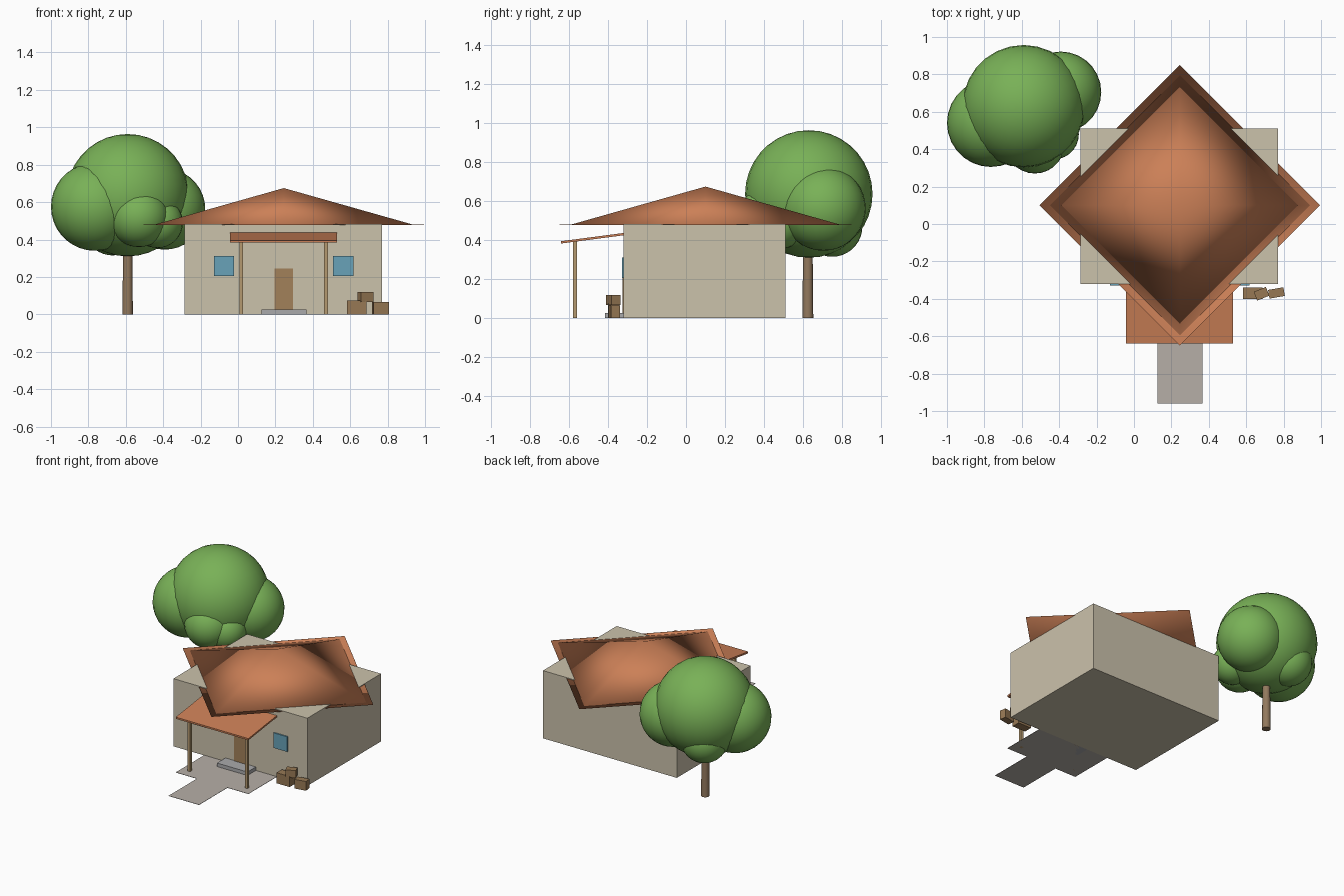
import bpy, bmesh, math
from mathutils import Matrix, Vector

cube = bpy.data.objects.get("Cube")
if cube:
    bpy.data.objects.remove(cube, do_unlink=True)


def material(name, rgb):
    m = bpy.data.materials.new(name)
    m.use_nodes = True
    colour = (*rgb, 1)
    m.diffuse_color = colour
    m.node_tree.nodes["Principled BSDF"].inputs["Base Color"].default_value = colour
    return m


PLASTER = material("plaster beige", (0.60, 0.54, 0.41))
CLAY = material("clay orange", (0.60, 0.215, 0.095))
LEAF = material("leaf green", (0.19, 0.44, 0.095))
BARK = material("bark brown", (0.29, 0.19, 0.11))
TIMBER = material("timber tan", (0.46, 0.32, 0.16))
DOOR = material("door brown", (0.36, 0.22, 0.10))
GLASS = material("window blue", (0.14, 0.36, 0.48))
PAVING = material("paving grey", (0.47, 0.43, 0.39))
STONE = material("step grey", (0.40, 0.40, 0.41))
CRATE = material("crate brown", (0.31, 0.19, 0.09))


def finish(name, bm, mat, smooth=False):
    bmesh.ops.recalc_face_normals(bm, faces=bm.faces)
    mesh = bpy.data.meshes.new(name)
    for f in bm.faces:
        f.smooth = smooth
    bm.to_mesh(mesh)
    bm.free()
    mesh.materials.append(mat)
    ob = bpy.data.objects.new(name, mesh)
    bpy.context.collection.objects.link(ob)
    return ob


def box(name, x, y, z, mat, turn=0):
    """Box from (min, max) pairs, optionally turned about its upright axis."""
    bm = bmesh.new()
    bmesh.ops.create_cube(bm, size=1)
    size = [b - a for a, b in (x, y, z)]
    bmesh.ops.scale(bm, vec=size, verts=bm.verts)
    ob = finish(name, bm, mat)
    ob.location = [(a + b) / 2 for a, b in (x, y, z)]
    ob.rotation_euler.z = math.radians(turn)
    return ob


def cone(name, centre, r1, r2, z, sides, mat, smooth=False, turn=0):
    bm = bmesh.new()
    bmesh.ops.create_cone(bm, cap_ends=True, segments=sides, radius1=r1, radius2=r2,
                          depth=z[1] - z[0],
                          matrix=Matrix.Rotation(math.radians(turn), 4, "Z"))
    bmesh.ops.remove_doubles(bm, verts=bm.verts, dist=1e-5)
    ob = finish(name, bm, mat, smooth)
    ob.location = (*centre, (z[0] + z[1]) / 2)
    return ob


# House body
MID = 0.245
FRONT = -0.32
box("house_walls", (-0.285, 0.77), (FRONT, 0.51), (0, 0.482), PLASTER)
box("door", (0.195, 0.295), (FRONT - 0.005, FRONT + 0.003), (0, 0.245), DOOR)
for side, x in (("right", -0.075), ("left", 0.563)):
    box(side + "_window", (x - 0.054, x + 0.054), (FRONT - 0.009, FRONT), (0.205, 0.312), GLASS)

# Diamond roof, softly shaded, sitting in a thin open eave tray
cone("roof", (MID, 0.1), 0.695, 0, (0.4785, 0.675), 4, CLAY, smooth=True)
bm = bmesh.new()
low, high = [], []
for i in range(4):
    a = i * math.pi / 2
    spot = Vector((0.75 * math.cos(a), 0.75 * math.sin(a), 0))
    low.append(bm.verts.new(spot))
    high.append(bm.verts.new(spot + Vector((0, 0, 0.003))))
bm.faces.new(low[::-1])
for i in range(4):
    j = (i + 1) % 4
    bm.faces.new((low[i], low[j], high[j], high[i]))
eave = finish("roof_eave", bm, CLAY, smooth=True)
eave.location = (MID, 0.1, 0.477)

# Porch canopy: a sloping slab extruded across the front
bm = bmesh.new()
profile = [(-0.64, 0.383), (FRONT, 0.425), (FRONT, 0.437), (-0.64, 0.395)]
face = bm.faces.new([bm.verts.new((-0.042, y, z)) for y, z in profile])
ext = bmesh.ops.extrude_face_region(bm, geom=[face])
moved = [g for g in ext["geom"] if isinstance(g, bmesh.types.BMVert)]
bmesh.ops.translate(bm, vec=(0.572, 0, 0), verts=moved)
finish("porch_roof", bm, CLAY)

for side, x in (("right", 0.018), ("left", 0.47)):
    box(side + "_porch_post", (x - 0.01, x + 0.01), (-0.58, -0.56), (0, 0.392), TIMBER)

# Paving and doorstep
box("porch_floor", (-0.042, 0.53), (-0.64, FRONT), (0, 0.002), PAVING)
box("garden_path", (0.125, 0.365), (-0.96, -0.64), (0, 0.002), PAVING)
box("door_step", (0.125, 0.365), (-0.415, FRONT), (0, 0.027), STONE)

# Crates stacked beside the wall
box("crate_large", (0.583, 0.687), (-0.4, -0.34), (0, 0.075), CRATE, 0)
box("crate_top", (0.647, 0.717), (-0.398, -0.348), (0.067, 0.12), CRATE, 22)
box("crate_small", (0.72, 0.803), (-0.392, -0.345), (0, 0.065), CRATE, 10)

# Tree
cone("tree_trunk", (-0.59, 0.625), 0.028, 0.024, (0, 0.4), 16, BARK)
bpy.context.view_layer.objects.active = bpy.data.objects["tree_trunk"]
bpy.data.objects["tree_trunk"].select_set(True)
bpy.ops.object.shade_smooth_by_angle()

clumps = {
    "crown": (-0.59, 0.63, 0.637, 0.327),
    "right_clump": (-0.765, 0.54, 0.575, 0.235),
    "left_clump": (-0.392, 0.705, 0.563, 0.217),
    "front_clump": (-0.53, 0.43, 0.52, 0.16),
    "inner_clump": (-0.43, 0.48, 0.49, 0.135),
    "back_clump": (-0.67, 0.75, 0.47, 0.155),
}
for name, (x, y, z, r) in clumps.items():
    bm = bmesh.new()
    bmesh.ops.create_uvsphere(bm, u_segments=28, v_segments=18, radius=r)
    finish("foliage_" + name, bm, LEAF, smooth=True).location = (x, y, z)
